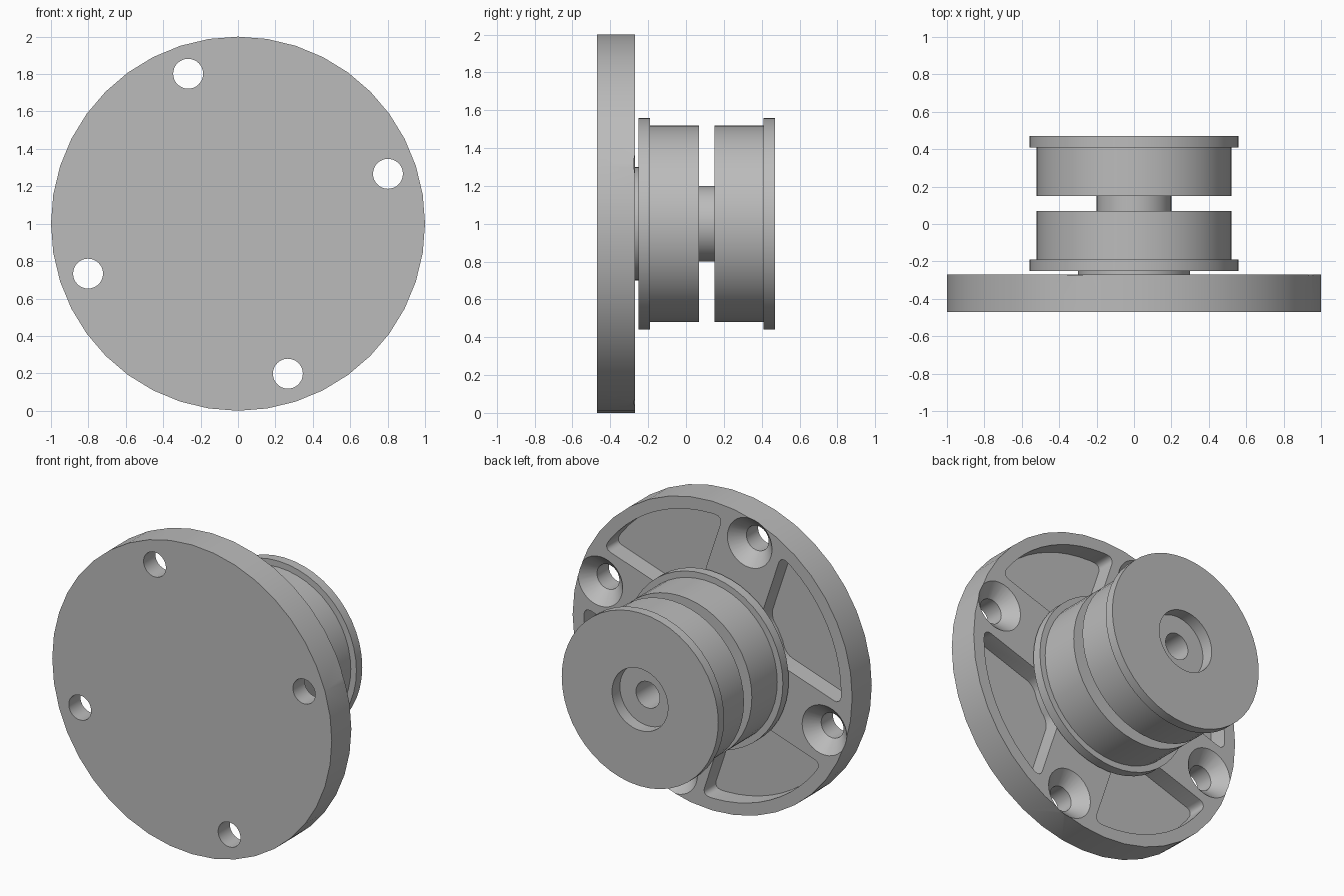
import bpy, bmesh
from math import sin, cos, pi, asin, radians

cube = bpy.data.objects.get("Cube")
if cube:
    bpy.data.objects.remove(cube, do_unlink=True)

grey = bpy.data.materials.new("plain_grey")
grey.use_nodes = True
colour = (0.5, 0.5, 0.5, 1)
grey.diffuse_color = colour
grey.node_tree.nodes["Principled BSDF"].inputs["Base Color"].default_value = colour

TILT = radians(18.4)      # angle of the first bolt hole
BACK, FRONT = -0.27, -0.47


def make_object(name, bm):
    bmesh.ops.recalc_face_normals(bm, faces=bm.faces)
    mesh = bpy.data.meshes.new(name)
    bm.to_mesh(mesh)
    bm.free()
    mesh.materials.append(grey)
    obj = bpy.data.objects.new(name, mesh)
    bpy.context.collection.objects.link(obj)
    return obj


def lathe(name, profile, sides, cx=0, cz=1):
    """Turn a (radius, y) profile around the y direction; ends are capped."""
    bm = bmesh.new()
    rings = []
    for r, y in profile:
        rings.append([bm.verts.new((cx + r * cos(2 * pi * i / sides), y,
                                    cz + r * sin(2 * pi * i / sides)))
                      for i in range(sides)])
    for a, b in zip(rings, rings[1:]):
        for i in range(sides):
            j = (i + 1) % sides
            bm.faces.new((a[i], a[j], b[j], b[i]))
    bm.faces.new(rings[0])
    bm.faces.new(rings[-1])
    return make_object(name, bm)


def pocket_cutter(name, turn, half_rib=0.22, inner=0.45, outer=0.92, depth=0.12):
    """Rounded sector between two ribs."""
    bm = bmesh.new()
    points = []
    for r, steps, flip in ((outer, 12, False), (inner, 3, True)):
        a = asin(half_rib / r)
        arc = [(r, a + (pi / 2 - 2 * a) * i / steps) for i in range(steps + 1)]
        points += arc[::-1] if flip else arc
    verts = [bm.verts.new((r * cos(t + turn), BACK - depth, 1 + r * sin(t + turn)))
             for r, t in points]
    bm.faces.new(verts)
    corners = [verts[i] for i in (0, 12, 13, 16)]
    bmesh.ops.bevel(bm, geom=corners, offset=0.05, segments=4, profile=0.5,
                    affect='VERTICES')
    top = bmesh.ops.extrude_face_region(bm, geom=bm.faces[:])
    bmesh.ops.translate(bm, vec=(0, depth + 0.1, 0),
                        verts=[v for v in top["geom"] if isinstance(v, bmesh.types.BMVert)])
    return make_object(name, bm)


def cut(target, cutter):
    mod = target.modifiers.new(cutter.name, 'BOOLEAN')
    mod.operation = 'DIFFERENCE'
    mod.solver = 'EXACT'
    mod.object = cutter
    bpy.context.view_layer.objects.active = target
    bpy.ops.object.modifier_apply(modifier=mod.name)
    bpy.data.objects.remove(cutter, do_unlink=True)


# Round mounting plate with four countersunk holes and four pockets
plate = lathe("mounting_plate", [(1, FRONT), (1, BACK)], 40)
for k in range(4):
    turn = TILT + k * pi / 2
    cut(plate, pocket_cutter("pocket_cutter", turn))
    cut(plate, lathe("bolt_hole_cutter",
                     [(0.08, FRONT - 0.1), (0.08, BACK - 0.08),
                      (0.16, BACK), (0.16, BACK + 0.1)],
                     32, 0.845 * cos(turn), 1 + 0.845 * sin(turn)))

# Grooved spool with a stepped bore in its end
spool = lathe("spool", [
    (0.3, BACK - 0.01), (0.3, -0.25), (0.56, -0.25), (0.56, -0.19),
    (0.52, -0.19), (0.52, 0.07), (0.2, 0.07), (0.2, 0.15),
    (0.52, 0.15), (0.52, 0.41), (0.56, 0.41), (0.56, 0.47),
    (0.2, 0.47), (0.2, 0.39), (0.085, 0.39), (0.085, -0.1)], 48)

# Smooth round walls, sharp edges
bpy.ops.object.select_all(action='DESELECT')
for obj in (plate, spool):
    obj.select_set(True)
bpy.context.view_layer.objects.active = plate
bpy.ops.object.shade_smooth_by_angle(angle=radians(30))
